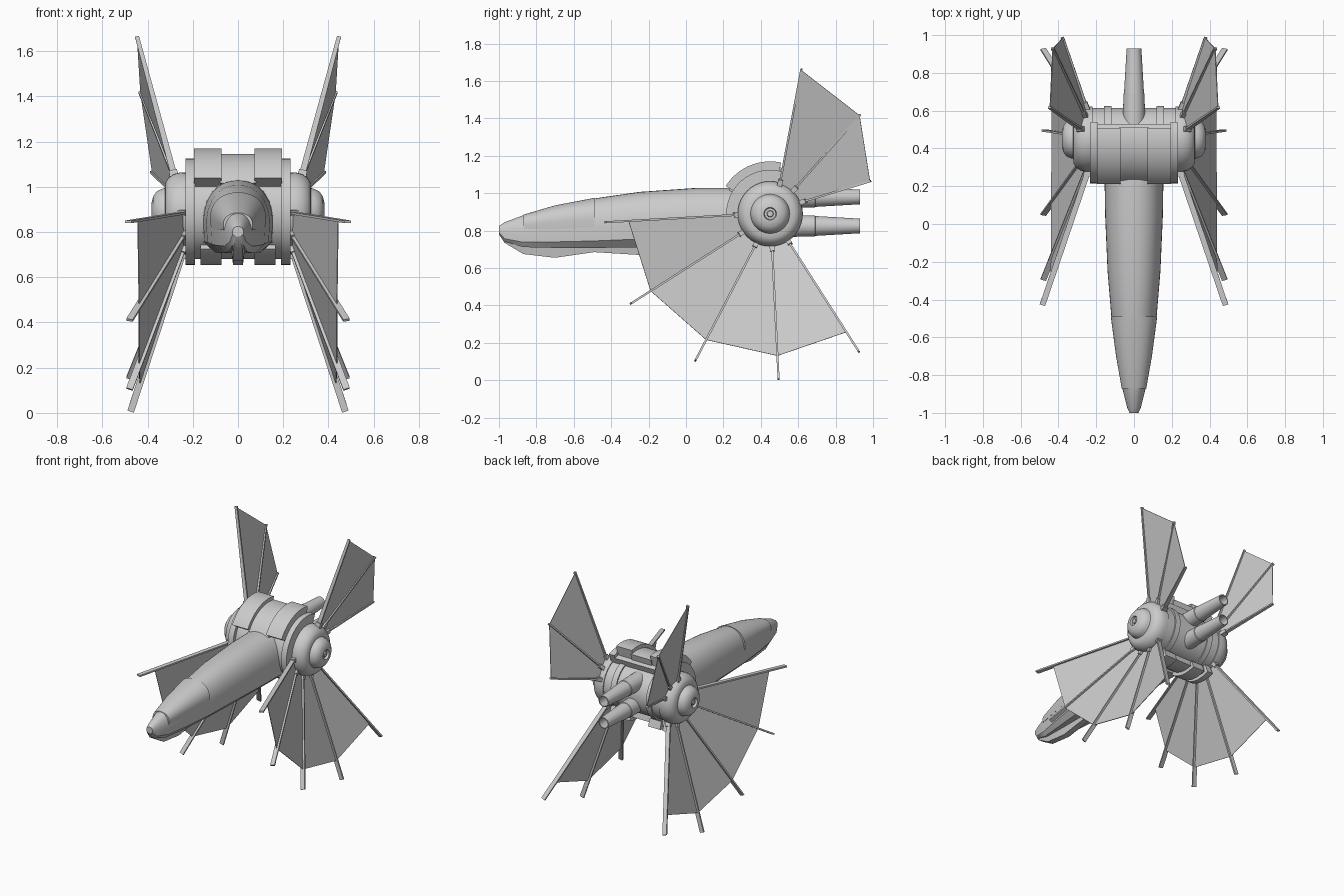
import bpy, bmesh, math
from mathutils import Vector

if "Cube" in bpy.data.objects:
    bpy.data.objects.remove(bpy.data.objects["Cube"])

CY, CZ = 0.45, 0.89          # axis of the transverse drum


def make(name, verts, faces, smooth=True, mirror=False):
    me = bpy.data.meshes.new(name)
    me.from_pydata([tuple(v) for v in verts], [], faces)
    bm = bmesh.new()
    bm.from_mesh(me)
    bmesh.ops.remove_doubles(bm, verts=bm.verts, dist=1e-5)
    bmesh.ops.recalc_face_normals(bm, faces=bm.faces)
    bm.to_mesh(me)
    bm.free()
    ob = bpy.data.objects.new(name, me)
    bpy.context.collection.objects.link(ob)
    if mirror:
        ob.modifiers.new("mirror", 'MIRROR').use_mirror_merge = False
    if smooth:
        bpy.ops.object.select_all(action='DESELECT')
        ob.select_set(True)
        bpy.context.view_layer.objects.active = ob
        bpy.ops.object.shade_smooth_by_angle(angle=math.radians(32))
    return ob


def loft(name, rings, closed=True, caps=True, **kw):
    n = len(rings[0])
    faces = []
    for i in range(len(rings) - 1):
        for j in range(n if closed else n - 1):
            k = (j + 1) % n
            faces.append((i*n + j, i*n + k, (i+1)*n + k, (i+1)*n + j))
    if caps:
        faces += [tuple(range(n)), tuple(range((len(rings)-1)*n, len(rings)*n))]
    return make(name, [v for r in rings for v in r], faces, **kw)


def lathe(name, profile, axis, centre, n=40, **kw):
    """Revolve (position, radius) pairs round the x or y axis."""
    rings = []
    for t, r in profile:
        ring = []
        for i in range(n):
            a = 2*math.pi*i/n
            c, s = max(r, 1e-3)*math.cos(a), max(r, 1e-3)*math.sin(a)
            ring.append((t, centre[0]+c, centre[1]+s) if axis == 'x'
                        else (centre[0]+c, t, centre[1]+s))
        rings.append(ring)
    return loft(name, rings, **kw)


def arc_band(name, x0, x1, r0, r1, a0, a1, n=32, **kw):
    """Curved armour piece round the drum axis."""
    rings = []
    for i in range(n + 1):
        a = math.radians(a0 + (a1 - a0)*i/n)
        rings.append([(x, CY + r*math.cos(a), CZ + r*math.sin(a))
                      for x, r in ((x0, r0), (x1, r0), (x1, r1), (x0, r1))])
    return loft(name, rings, **kw)


def beam(p, q, w0, w1, t):
    """Vertices and faces of a flat tapering spar from p to q."""
    d = (q - p).normalized()
    tang = d.cross(Vector((1, 0, 0))).normalized()
    wide = tang.cross(d).normalized()
    v = [c + wide*(w*a/2) + tang*(t*b/2) for c, w in ((p, w0), (q, w1))
         for a, b in ((-1, -1), (1, -1), (1, 1), (-1, 1))]
    f = [(0, 1, 2, 3), (4, 5, 6, 7)] + [(j, (j+1) % 4, 4+(j+1) % 4, 4+j) for j in range(4)]
    return v, f


def fan(name, spars, reach, w0, w1):
    """Spars, root clamps and the webbing stretched between them."""
    verts, faces = [], []
    for p, q in spars:
        d = (q - p).normalized()
        for part in (beam(p, q, w0, w1, 0.011),
                     beam(p - d*0.03, p + d*0.035, 0.045, 0.036, 0.026)):
            faces += [tuple(i + len(verts) for i in f) for f in part[1]]
            verts += part[0]
    make(name + "_spars", verts, faces, smooth=False, mirror=True)
    n = len(spars)
    web = [p for p, q in spars] + [p.lerp(q, r) for (p, q), r in zip(spars, reach)]
    ob = make(name + "_webbing", web, [(i, i+1, n+i+1, n+i) for i in range(n-1)],
              smooth=False, mirror=True)
    sol = ob.modifiers.new("thickness", 'SOLIDIFY')
    sol.thickness, sol.offset = 0.004, 0


# Fuselage: y, half width, top, side edge, ledge, keel heights
stations = [(-1.0, .024, .825, .79, .785, .78), (-.97, .037, .845, .757, .742, .735),
            (-.87, .062, .882, .738, .712, .675), (-.7, .092, .932, .74, .708, .655),
            (-.49, .12, .972, .745, .708, .685), (-.25, .14, 1.007, .755, .71, .67),
            (.05, .153, 1.028, .755, .71, .67), (.32, .157, 1.03, .755, .71, .67)]


def arch(y, w, top, side, grow=0.0, n=20):
    base = side + 0.3*(top - side)
    pts = [(w*.97 + grow, y, side)]
    for i in range(n + 1):
        a = math.pi*i/n
        c = math.cos(a)
        pts.append(((w+grow)*math.copysign(abs(c)**.9, c), y,
                    base + (top + grow - base)*math.sin(a)**.9))
    return pts + [(-w*.97 - grow, y, side)]


rings = []
for y, w, top, side, ledge, keel in stations:
    k = min(.022, w*.5)
    rings.append(arch(y, w, top, side) + [(-w*.66, y, ledge), (-k*1.3, y, ledge), (-k, y, keel),
                                          (k, y, keel), (k*1.3, y, ledge), (w*.66, y, ledge)])
loft("fuselage", rings)
loft("canopy", [arch(y, w, t, s + .07, .003) for y, w, t, s, _, _ in stations[2:5]])

# Transverse drum and its armour
lathe("drum_core", [(-.235, .165), (.235, .165)], 'x', (CY, CZ), n=48)
lathe("drum_ring", [(.12, .155), (.12, .175), (.16, .175), (.16, .155)], 'x', (CY, CZ), mirror=True)
arc_band("drum_shell", -.2, .2, .1, .21, 68, 285)
arc_band("side_collar", .19, .232, .13, .235, 68, 292, mirror=True)
arc_band("centre_armour", -.08, .08, .2, .255, 76, 150)
arc_band("upper_armour", .072, .195, .2, .28, 78, 148, mirror=True)
arc_band("lower_armour", .072, .165, .18, .235, 225, 290, mirror=True)

# Rounded end hubs with stepped caps
lathe("end_hub", [(.22, .172), (.255, .174), (.285, .166), (.308, .15), (.32, .13), (.322, .105),
                  (.34, .1), (.36, .09), (.375, .068), (.382, .04), (.382, .034), (.366, .03),
                  (.366, .018), (.378, .015), (.378, 0)], 'x', (CY, CZ), mirror=True)

# Two stacked exhaust tubes, open at the rear
for label, z in (("upper", .98), ("lower", .825)):
    lathe(label + "_exhaust", [(.45, .06), (.69, .056), (.692, .053), (.93, .039), (.93, .033),
                               (.76, .04), (.76, 0)], 'y', (0, z), n=28)

# Lower fan wings
V = Vector
fan("lower_wing",
    [(V((.24, .29, .885)), V((.485, -.43, .845))), (V((.24, .31, .795)), V((.48, -.295, .41))),
     (V((.24, .38, .74)), V((.48, .05, .105))), (V((.24, .46, .72)), V((.475, .495, .006))),
     (V((.24, .54, .755)), V((.48, .925, .152)))],
    [.83, .825, .825, .825, .825], .03, .03)

# Upper tail wings
fan("upper_wing",
    [(V((.28, .50, 1.04)), V((.447, .617, 1.665))), (V((.265, .57, 1.01)), V((.432, .932, 1.42))),
     (V((.255, .61, .95)), V((.38, .988, 1.065)))],
    [.99, .99, .99], .028, .018)
